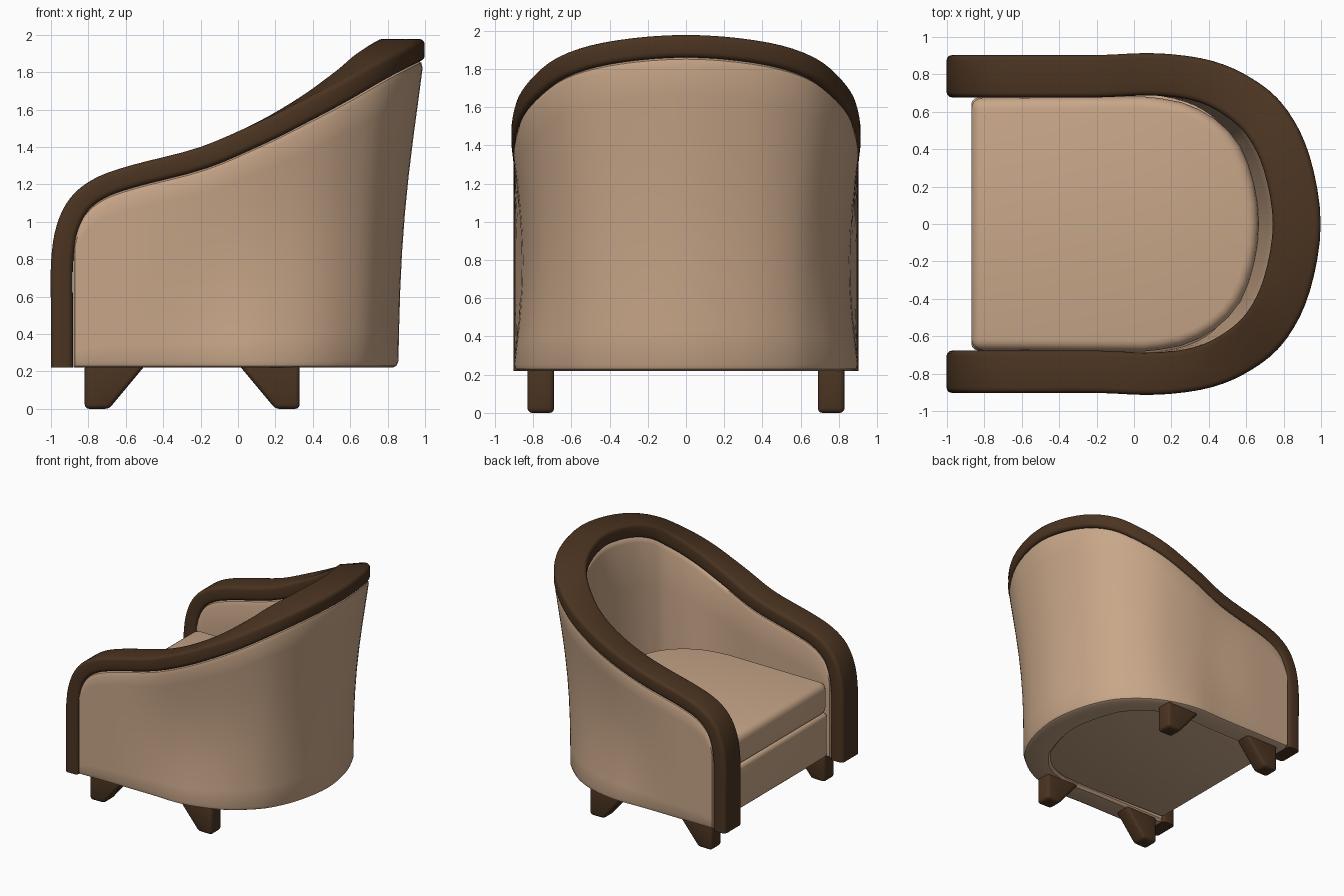
import bpy, bmesh, math
from mathutils import Vector

if "Cube" in bpy.data.objects:
    bpy.data.objects.remove(bpy.data.objects["Cube"])


def material(name, rgb):
    m = bpy.data.materials.new(name)
    m.diffuse_color = (*rgb, 1)
    m.use_nodes = True
    m.node_tree.nodes["Principled BSDF"].inputs["Base Color"].default_value = m.diffuse_color
    return m


FABRIC = material("tan upholstery", (0.58, 0.385, 0.25))
WOOD = material("dark wood", (0.07, 0.034, 0.015))


def finish(name, bm, mat, bevel=0, segments=3):
    bmesh.ops.recalc_face_normals(bm, faces=bm.faces)
    me = bpy.data.meshes.new(name)
    bm.to_mesh(me)
    bm.free()
    me.materials.append(mat)
    ob = bpy.data.objects.new(name, me)
    bpy.context.collection.objects.link(ob)
    bpy.ops.object.select_all(action='DESELECT')
    ob.select_set(True)
    bpy.context.view_layer.objects.active = ob
    if bevel:
        b = ob.modifiers.new("soft edges", 'BEVEL')
        b.width, b.segments, b.limit_method = bevel, segments, 'ANGLE'
        b.angle_limit = math.radians(40)
        bpy.ops.object.modifier_apply(modifier=b.name)
    bpy.ops.object.shade_smooth_by_angle(angle=math.radians(40))
    return ob


def loft(name, rings, mat):
    bm = bmesh.new()
    loops = [[bm.verts.new(p) for p in r] for r in rings]
    n = len(loops[0])
    for a, b in zip(loops, loops[1:]):
        for k in range(n):
            bm.faces.new((a[k], a[(k + 1) % n], b[(k + 1) % n], b[k]))
    bm.faces.new(loops[0])
    bm.faces.new(loops[-1][::-1])
    return finish(name, bm, mat)


def extrude(name, outline, vec, mat, bevel, segments=3):
    bm = bmesh.new()
    f = bm.faces.new([bm.verts.new(p) for p in outline])
    r = bmesh.ops.extrude_face_region(bm, geom=[f])
    bmesh.ops.translate(bm, vec=vec, verts=[v for v in r["geom"] if isinstance(v, bmesh.types.BMVert)])
    return finish(name, bm, mat, bevel, segments)


def smooth_path(pts, steps):
    out = []
    for i in range(len(pts) - 1):
        a, b, c, d = pts[max(i - 1, 0)], pts[i], pts[i + 1], pts[min(i + 2, len(pts) - 1)]
        for s in range(steps):
            t = s / steps
            out.append(0.5 * (2 * b + (c - a) * t + (2 * a - 5 * b + 4 * c - d) * t * t
                              + (3 * b - a - 3 * c + d) * t ** 3))
    return out + [pts[-1]]


def ease(x, lo, hi):
    t = min(max((x - lo) / (hi - lo), 0), 1)
    return t * t * (3 - 2 * t)


# Path along the middle of the rail's top face, one half mirrored
half = [Vector(p) for p in (
    (-1, .79, .22), (-1, .79, .5), (-1, .79, .78), (-.97, .79, .98), (-.895, .79, 1.13),
    (-.77, .79, 1.23), (-.58, .79, 1.30), (-.2, .79, 1.40), (.1, .80, 1.53), (.35, .77, 1.665),
    (.54, .69, 1.78), (.70, .555, 1.885), (.815, .33, 1.95), (.87, 0, 1.978))]
path = smooth_path(half + [Vector((p.x, -p.y, p.z)) for p in half[-2::-1]], 4)

# Frame at every station: point, outward direction, up direction, half width
frames = []
for i, p in enumerate(path):
    t = (path[min(i + 1, len(path) - 1)] - path[max(i - 1, 0)]).normalized()
    side = Vector((0, 1 if p.y > 0 else -1, 0))
    if p.x > -0.4:
        side = Vector((-t.y, t.x, 0)).normalized()
        if p.y * side.y + (p.x + 0.2) * side.x < 0:
            side = -side
    up = side.cross(t).normalized()
    if up.z - up.x < 0:
        up = -up
    frames.append((p, side, up, 0.113 + 0.015 * ease(p.x, 0.2, 0.8)))

# Wooden rail: rounded bar swept along the path
T, R = 0.118, 0.028
rings = []
for p, side, up, w in frames:
    ring = []
    for sx, sz, a0 in ((1, 1, 0), (-1, 1, 90), (-1, -1, 180), (1, -1, 270)):
        for a in (0, 30, 60, 90):
            r = math.radians(a0 + a)
            u = sx * (w - R) + R * math.cos(r)
            v = sz * (T / 2 - R) + R * math.sin(r) - T / 2
            ring.append(p + side * u + up * v)
    rings.append(ring)
loft("arm_and_back_rail", rings, WOOD)

# Upholstered wall under the rail, leaning out and slightly waisted at the back
Z0 = 0.22
stations = [f for f in frames if (f[0] - f[2] * T).x > -0.878]
rings = []
for i, (p, side, up, w) in enumerate(stations):
    top = p - up * (T - 0.006)
    inset = 0.02 if i in (0, len(stations) - 1) else 0
    lean = 0.135 * ease(p.x, -0.1, 0.85)
    waist = 0.06 * ease(p.x, -0.6, 0.2) - 0.015 * ease(p.x, 0.3, 0.8)
    h = top.z - Z0

    def outer(z, extra=0):
        f = (z - Z0) / h
        o = w - 0.006 - lean * (1 - f) ** 1.3 - waist * math.sin(math.pi * f) - inset - extra
        q = top + side * o
        return Vector((q.x, q.y, z))

    def inner(z, extra=0):
        f = (z - Z0) / h
        q = top - side * (w - 0.008 + lean * 0.95 * (1 - f) - inset - extra)
        return Vector((q.x, q.y, z))

    ring = [outer(Z0, .03), outer(Z0 + .01, .01), outer(Z0 + .035)]
    ring += [outer(Z0 + h * k / 8) for k in range(1, 8)]
    ring += [outer(top.z - .045), outer(top.z - .015, .01), outer(top.z, .035)]
    ring += [inner(top.z, .035), inner(top.z - .015, .01), inner(top.z - .045)]
    ring += [inner(Z0 + h * k / 4) for k in (3, 2, 1)] + [inner(Z0 + .02), inner(Z0, .02)]
    rings.append(ring)
loft("upholstered_wall", rings, FABRIC)

# Seat base and cushion share one D-shaped outline
side_pts = [Vector(p) for p in ((.05, .675), (.25, .645), (.43, .555), (.56, .415), (.635, .22), (.66, 0))]
curve = smooth_path(side_pts + [Vector((p.x, -p.y)) for p in side_pts[-2::-1]], 2)


def seat_outline(z, grow):
    return [(-.87, -.675, z), (-.87, .675, z)] + [(p.x * grow, p.y * grow, z) for p in curve]


extrude("seat_base", seat_outline(.24, 1.04), (0, 0, .38), FABRIC, 0.035)
extrude("seat_cushion", seat_outline(.61, 1.01), (0, 0, .27), FABRIC, 0.06, 4)

# Four tapered feet
front = [(-.82, .24), (-.49, .24), (-.69, 0), (-.82, 0)]
rear = [(-.49 - x, z) for x, z in front]
for label, prof in (("front_foot", front), ("rear_foot", rear)):
    for s, y in (("left", -.83), ("right", .69)):
        extrude(f"{label}_{s}", [(x, y, z) for x, z in prof], (0, .14, 0), WOOD, 0.025)
